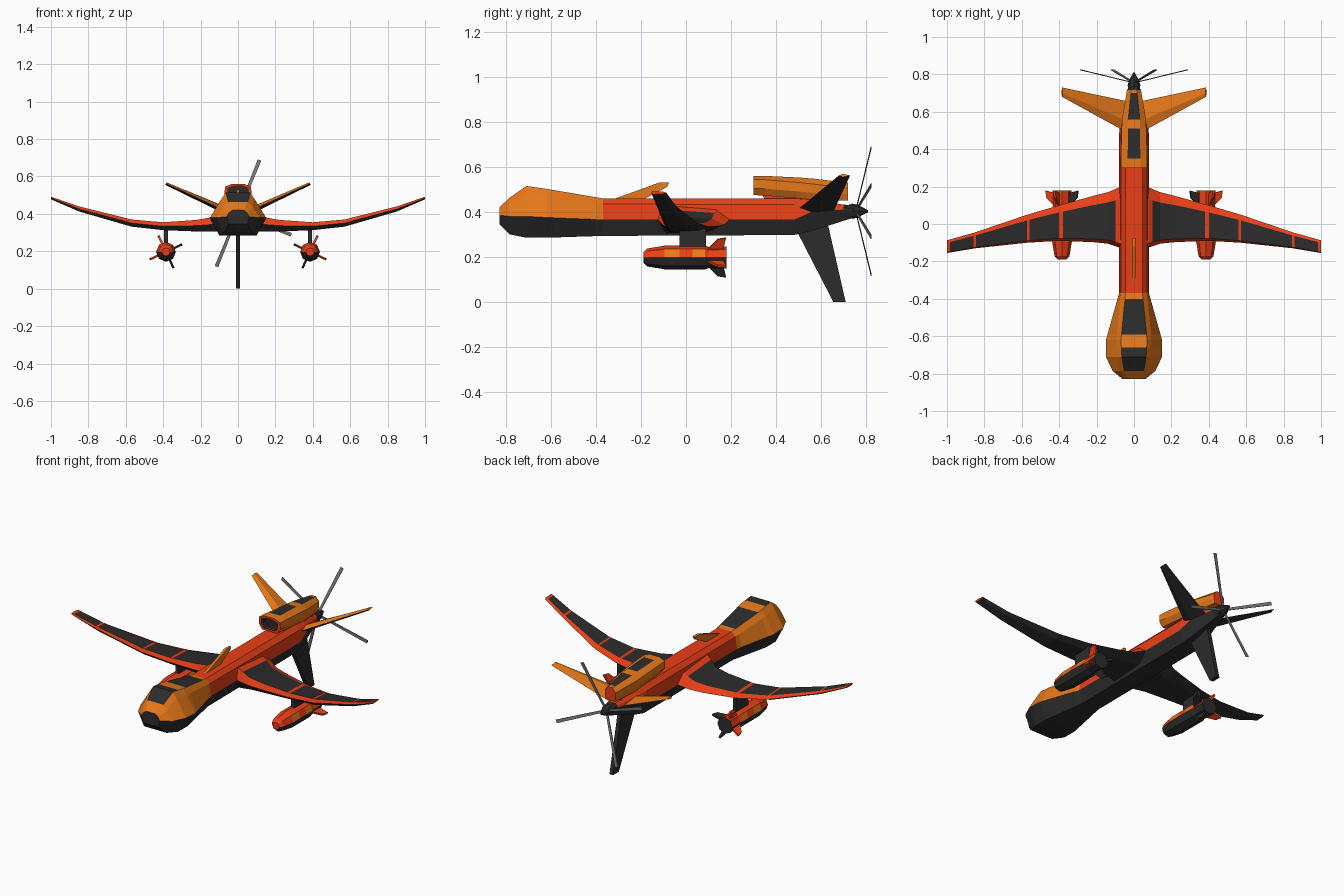
import bpy, bmesh, math
from mathutils import Vector, Matrix

if "Cube" in bpy.data.objects:
    bpy.data.objects.remove(bpy.data.objects["Cube"])

COL = {"orange": (.80, .19, .01), "red": (.82, .05, .008), "dark": (.025, .025, .025), "steel": (.2, .2, .2)}
MATS = {}
for k, c in COL.items():
    MATS[k] = bpy.data.materials.new(k)
    MATS[k].diffuse_color = (*c, 1)
KEYS = list(COL)


def loft(name, rings, pick, caps, mirror=False, mat=None):
    """Skin a list of closed rings; pick(i, j) names the colour of each face."""
    bm = bmesh.new()
    vs = [[bm.verts.new(p) for p in r] for r in rings]
    n = len(rings[0])
    for i in range(len(rings) - 1):
        for j in range(n):
            k = (j + 1) % n
            f = bm.faces.new((vs[i][j], vs[i][k], vs[i + 1][k], vs[i + 1][j]))
            f.material_index = KEYS.index(pick(i, j))
    for r, c in ((vs[0], caps[0]), (vs[-1], caps[1])):
        bm.faces.new(r).material_index = KEYS.index(c)
    if mat:
        bm.transform(mat)
    bmesh.ops.recalc_face_normals(bm, faces=bm.faces)
    me = bpy.data.meshes.new(name)
    bm.to_mesh(me)
    bm.free()
    for k in KEYS:
        me.materials.append(MATS[k])
    ob = bpy.data.objects.new(name, me)
    bpy.context.collection.objects.link(ob)
    if mirror:
        m = ob.modifiers.new("mirror", "MIRROR")
        m.use_axis = (True, False, False)
        m.use_clip = False
        if mat:
            m.merge_threshold = 0
    return ob


def plate(name, pts, t, col, mirror=False, mat=None):
    """Flat outline in (y, z), t thick along x."""
    rings = [[(s * t / 2, y, z) for y, z in pts] for s in (-1, 1)]
    return loft(name, rings, lambda i, j: col, (col, col), mirror, mat)


def interp(table, s):
    for a, b in zip(table, table[1:]):
        if s <= b[0] + 1e-6:
            f = (s - a[0]) / (b[0] - a[0])
            return [p + (q - p) * f for p, q in zip(a, b)]


def hull_ring(row):
    """Eight-sided ring from y and four right-hand (x, z) points."""
    y, p = row[0], [(row[k], row[k + 1]) for k in (1, 3, 5, 7)]
    return [(x, y, z) for x, z in p] + [(-x, y, z) for x, z in reversed(p)]


# Fuselage: y, then top, shoulder, colour split and bottom points
body = [(-.83, .03, .42, .05, .405, .06, .385, .05, .345),
        (-.785, .052, .463, .08, .435, .115, .38, .075, .30),
        (-.71, .065, .515, .085, .485, .15, .38, .10, .285),
        (-.62, .07, .502, .095, .47, .15, .375, .10, .285),
        (-.37, .045, .46, .07, .435, .08, .365, .055, .293),
        (.48, .045, .46, .07, .432, .08, .365, .055, .297),
        (.56, .042, .455, .062, .43, .07, .40, .045, .315),
        (.70, .022, .432, .034, .42, .036, .41, .022, .36),
        (.75, .015, .43, .03, .415, .03, .395, .015, .375)]
ys = [-.83, -.785, -.71, -.66, -.62, -.59, -.40, -.37, .48, .56, .70, .75]


def body_col(i, j):
    mid = (ys[i] + ys[i + 1]) / 2
    if j in (2, 3, 4) or mid > .70:
        return "dark"
    if j == 7 and (-.785 < mid < -.66 or -.59 < mid < -.40):
        return "dark"
    return "orange" if mid < -.37 else "red"


loft("fuselage", [hull_ring(interp(body, y)) for y in ys], body_col, ("dark", "dark"))

# Dorsal engine pod with a recessed intake
pod = [(.30, .034, .56, .07, .545, .072, .505, .05, .475),
       (.42, .034, .56, .07, .54, .07, .50, .05, .468),
       (.60, .03, .545, .062, .52, .062, .48, .05, .45),
       (.72, .014, .53, .036, .505, .036, .48, .03, .45)]
py = [.30, .35, .51, .56, .70, .72]
outer = [hull_ring(interp(pod, y)) for y in py]
lip = [(x * .75, y, .518 + (z - .518) * .72) for x, y, z in outer[0]]
throat = [(x, y + .04, z) for x, y, z in lip]


def pod_col(i, j):
    if i < 2:
        return ("dark", "red")[i]
    return "dark" if j == 7 and i in (3, 5) else "orange"


loft("engine_pod", [throat, lip] + outer, pod_col, ("dark", "red"))
plate("pod_pylon", [(.36, .44), (.33, .49), (.68, .48), (.66, .42)], .06, "red")

# Main wing: x, leading y, trailing y, top z, bottom z
wing = [(.05, -.135, .205, .44, .31), (.08, -.125, .195, .425, .305), (.14, -.105, .17, .382, .305),
        (.22, -.097, .15, .368, .306), (.40, -.09, .10, .355, .313), (.57, -.10, .05, .37, .332),
        (.85, -.13, -.045, .44, .413), (1.0, -.155, -.087, .492, .478)]
wx = [.05, .08, .10, .14, .22, .38, .40, .56, .572, .845, .858, .985, 1.0]


def wing_ring(x):
    _, a, b, t, u = interp(wing, x)
    c, m = b - a, (t + u) / 2
    return [(x, a, m), (x, a + .07 * c, t), (x, a + .80 * c, t - .15 * (t - u)), (x, b, m),
            (x, a + .75 * c, u + .1 * (t - u)), (x, a + .12 * c, u)]


def wing_col(i, j):
    if j > 2:
        return "dark"
    return "dark" if j == 1 and i not in (0, 1, 5, 7, 9, 11) else "red"


loft("main_wing", [wing_ring(x) for x in wx], wing_col, ("dark", "red"), True)

# V-tail, orange above and dark below
vt = []
for x, z, a, b, t in ((.03, .40, .485, .655, .016), (.385, .562, .68, .73, .007)):
    m = a + .35 * (b - a)
    vt.append([(x, a, z), (x - t / 2, m, z + t), (x, b, z), (x + t / 2, m, z - t)])
loft("v_tail", vt, lambda i, j: "orange" if j < 2 else "dark", ("dark", "orange"), True)

# Ventral fin and small dorsal fin
plate("ventral_fin", [(.49, .32), (.655, 0), (.71, 0), (.63, .35)], .024, "dark")
plate("dorsal_fin", [(-.34, .45), (-.12, .53), (-.075, .53), (-.085, .51), (-.20, .45)], .016, "orange")

# Underwing missiles, pylons and fins
MX, MZ = .385, .197
place = Matrix.Translation((MX, 0, MZ))
prof = [(-.19, .022), (-.172, .04), (-.11, .05), (-.095, .053), (-.03, .053), (.03, .053), (.085, .053), (.10, .047),
        (.18, .05)]
rings = [[(r * math.cos(k * math.pi / 4), y, r * math.sin(k * math.pi / 4)) for k in range(8)] for y, r in prof]


def missile_col(i, j):
    if j > 3:
        return "dark"
    return "orange" if i in (3, 5) and j in (0, 3) else "red"


loft("missile", rings, missile_col, ("red", "dark"), True, place)
plate("missile_pylon", [(-.03, .235), (-.03, .33), (.09, .33), (.09, .235)], .022, "dark", True,
      Matrix.Translation((MX, 0, 0)))
for k in range(4):
    ang = math.radians(25 - 90 * k)
    plate("missile_fin", [(.095, .04), (.14, .09), (.178, .096), (.165, .04)], .012,
          "red" if k in (0, 3) else "dark", True, place @ Matrix.Rotation(ang, 4, "Y"))

# Propeller spinner and four swept-back blades
HZ = .403
spin = [[(r * math.cos(k * math.pi / 4), y, HZ + r * math.sin(k * math.pi / 4)) for k in range(8)]
        for y, r in ((.715, .025), (.74, .034), (.765, .028), (.81, .004))]
loft("spinner", spin, lambda i, j: "dark", ("dark", "dark"))
for k in range(4):
    bl = [[(sx * w, y + sy * .002, r) for sx, sy in ((-1, -1), (1, -1), (1, 1), (-1, 1))]
          for y, r, w in ((.758, .015, .007), (.824, .307, .010))]
    loft("propeller_blade", bl, lambda i, j: "steel", ("steel", "steel"), False,
         Matrix.Translation((0, 0, HZ)) @ Matrix.Rotation(math.radians(22 + 90 * k), 4, "Y"))

for m in bpy.data.materials:
    if m.users and not m.is_grease_pencil:
        m.use_nodes = True
        m.node_tree.nodes["Principled BSDF"].inputs["Base Color"].default_value = m.diffuse_color
